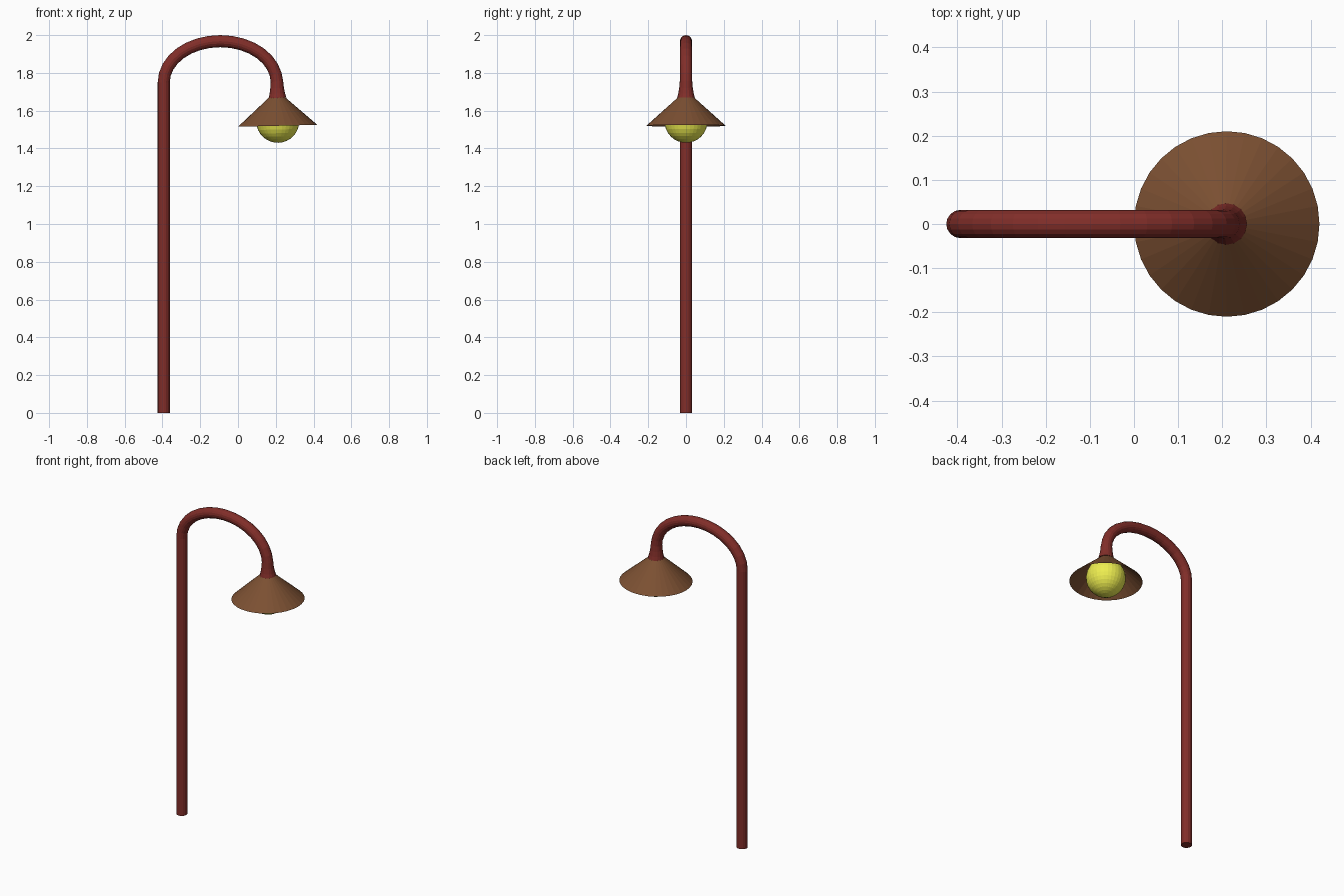
import bpy, bmesh, math
from mathutils import Vector, Matrix

if "Cube" in bpy.data.objects:
    bpy.data.objects.remove(bpy.data.objects["Cube"])

SIDES = 16
TILT = -0.024          # slight lean of the lamp head
HEAD = Vector((0.21, 0, 1.52))


def material(name, color):
    m = bpy.data.materials.new(name)
    m.diffuse_color = (*color, 1)
    m.use_nodes = True
    m.node_tree.nodes["Principled BSDF"].inputs["Base Color"].default_value = m.diffuse_color
    return m


def finish(name, bm, mat):
    me = bpy.data.meshes.new(name)
    bm.to_mesh(me)
    bm.free()
    me.materials.append(mat)
    ob = bpy.data.objects.new(name, me)
    bpy.context.collection.objects.link(ob)
    return ob


def tube(name, path, mat):
    """Sweep circles along (x, z, radius) points lying in the y = 0 plane."""
    bm = bmesh.new()
    pts = [Vector((x, 0, z)) for x, z, r in path]
    rings = []
    for i, p in enumerate(pts):
        t = (pts[min(i + 1, len(pts) - 1)] - pts[max(i - 1, 0)]).normalized()
        if i == 0:
            t = Vector((0, 0, 1))
        side, out = Vector((0, 1, 0)), Vector((0, 1, 0)).cross(t)
        rings.append([bm.verts.new(p + path[i][2] * (math.cos(a) * out + math.sin(a) * side))
                      for a in (2 * math.pi * k / SIDES for k in range(SIDES))])
    for a, b in zip(rings, rings[1:]):
        for k in range(SIDES):
            n = (k + 1) % SIDES
            bm.faces.new((a[k], a[n], b[n], b[k]))
    bm.faces.new(rings[0])
    bm.faces.new(rings[-1])
    bmesh.ops.recalc_face_normals(bm, faces=bm.faces)
    return finish(name, bm, mat)


red = material("red_paint", (0.22, 0.027, 0.022))
brown = material("brown_shade", (0.2, 0.08, 0.032))
yellow = material("yellow_glass", (0.85, 0.85, 0.08))

# Pole with arched top and flared neck
R = 0.032
path = [(-0.393, 0, R)]
for i in range(17):
    a = math.pi * (1 - i / 16)
    path.append((-0.094 + 0.299 * math.cos(a), 1.75 + 0.218 * math.sin(a), R))
path[-1] = (0.206, 1.755, 0.033)
path += [(0.207, 1.72, 0.036), (0.208, 1.69, 0.041), (0.209, 1.668, 0.047)]
tube("pole", path, red)

# Open conical shade
bm = bmesh.new()
bmesh.ops.create_cone(bm, cap_ends=False, segments=32, radius1=0.21, radius2=0.043, depth=0.15,
                      matrix=Matrix.Translation((0, 0, 0.075)))
shade = finish("lamp_shade", bm, brown)

# Round bulb
bm = bmesh.new()
bmesh.ops.create_uvsphere(bm, u_segments=32, v_segments=16, radius=0.114,
                          matrix=Matrix.Translation((0.001, 0, 0.024)))
bulb = finish("bulb", bm, yellow)

for ob in (shade, bulb):
    ob.location = HEAD
    ob.rotation_euler.y = TILT
